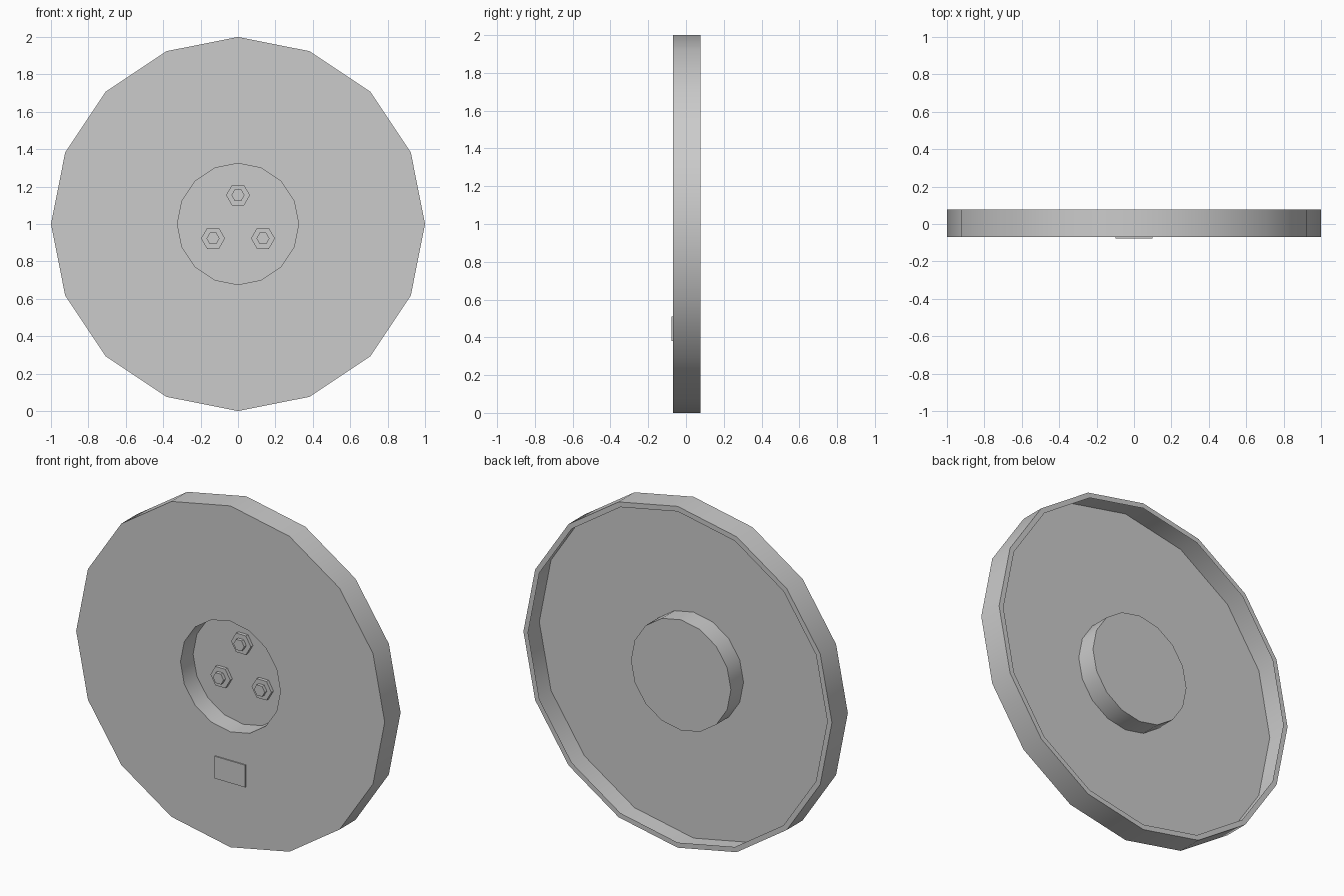
import bpy, bmesh, math

if "Cube" in bpy.data.objects:
    bpy.data.objects.remove(bpy.data.objects["Cube"])

grey = bpy.data.materials.new("plain_grey")
grey.diffuse_color = (0.6, 0.6, 0.6, 1)
grey.use_nodes = True
grey.node_tree.nodes["Principled BSDF"].inputs["Base Color"].default_value = grey.diffuse_color


def finish(bm, name):
    me = bpy.data.meshes.new(name)
    bm.to_mesh(me)
    bm.free()
    me.materials.append(grey)
    me.shade_smooth()
    me.set_sharp_from_angle(angle=math.radians(30))
    ob = bpy.data.objects.new(name, me)
    bpy.context.collection.objects.link(ob)
    return ob


def lathe(name, profile, sides, cx=0.0, cz=1.0):
    """Spin (radius, y) points about a front-back axis; the first ring is capped."""
    bm = bmesh.new()
    rings = []
    for r, y in profile:
        ring = []
        for i in range(sides):
            a = 2 * math.pi * i / sides
            ring.append(bm.verts.new((cx + r * math.cos(a), y, cz + r * math.sin(a))))
        rings.append(ring)
    bm.faces.new(rings[0])
    for p, q in zip(rings, rings[1:]):
        for i in range(sides):
            j = (i + 1) % sides
            bm.faces.new((p[i], q[i], q[j], p[j]))
    return finish(bm, name)


FRONT, BACK, FLOOR = -0.07, 0.077, 0.047

# Thin pressed shell: sunken hub, front face, outer wall and folded back lip
lathe("wheel_shell", [(0.324, FLOOR), (0.324, FRONT), (1.0, FRONT),
                      (1.0, BACK), (0.97, BACK)], 16)

# Three hexagonal nuts with studs in the hub
for k in range(3):
    a = math.radians(90 + 120 * k)
    x, z = 0.154 * math.cos(a), 1 + 0.154 * math.sin(a)
    lathe(f"nut_{k + 1}", [(0.064, FLOOR - 0.02), (0.064, FLOOR)], 6, x, z)
    lathe(f"stud_{k + 1}", [(0.035, FLOOR - 0.04), (0.035, FLOOR - 0.02)], 6, x, z)

# Small raised plate below the hub
bm = bmesh.new()
bmesh.ops.create_cube(bm, size=1)
for v in bm.verts:
    v.co = (v.co.x * 0.2, FRONT - 0.0035 + v.co.y * 0.007, 0.445 + v.co.z * 0.13)
finish(bm, "front_plate")
